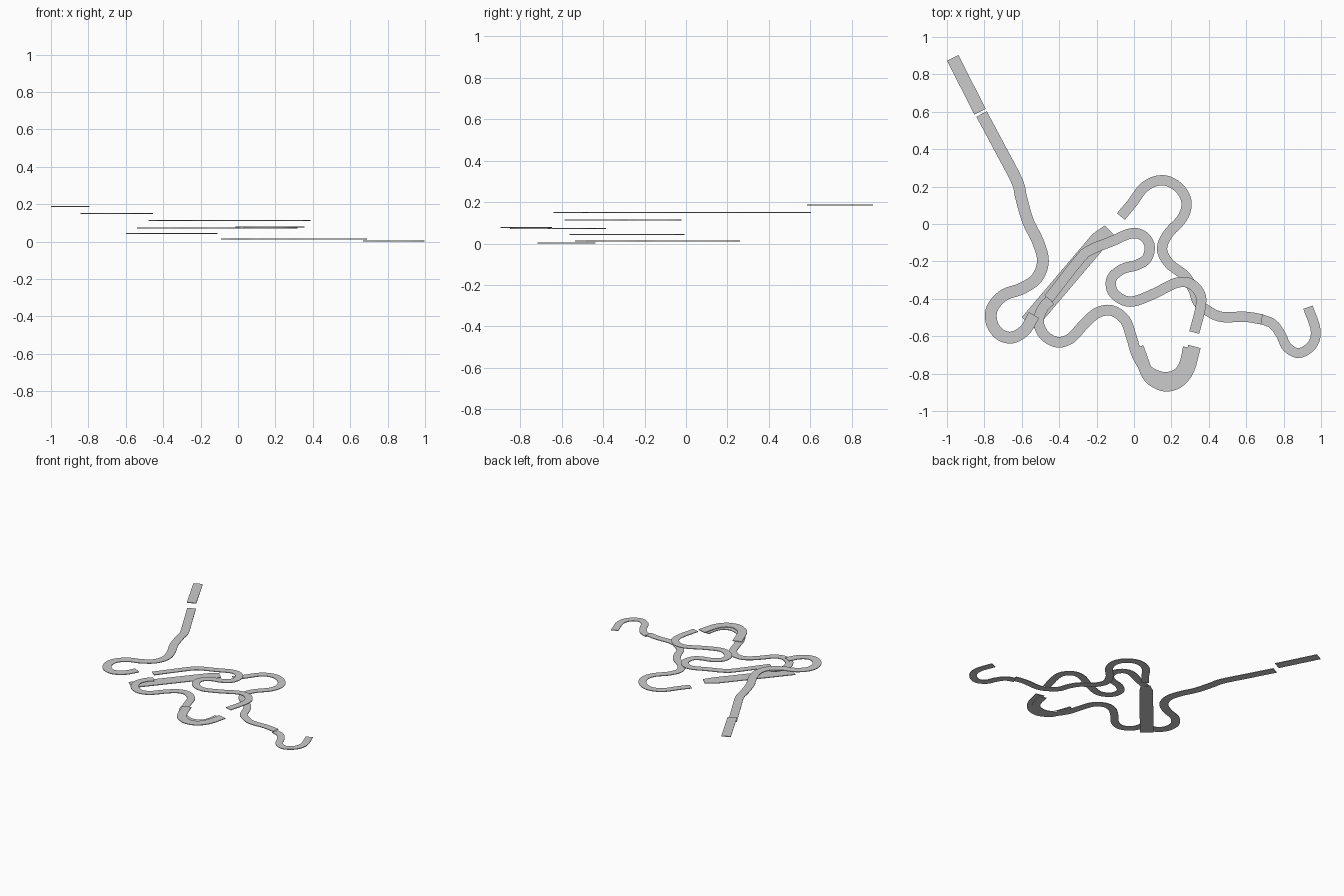
import bpy, bmesh
from mathutils import Vector

THICK = 0.005


def smooth_path(pts, steps=6):
    """Catmull-Rom samples through the points (last value is the width)."""
    p = [pts[0] * 2 - pts[1]] + pts + [pts[-1] * 2 - pts[-2]]
    out = []
    for i in range(1, len(p) - 2):
        a, b, c, d = p[i - 1:i + 3]
        for s in range(steps):
            t = s / steps
            out.append(0.5 * (2 * b + (c - a) * t + (2 * a - 5 * b + 4 * c - d) * t * t
                              + (3 * b - a - 3 * c + d) * t ** 3))
    return out + [pts[-1]]


def ribbon(name, z, width, flat, steps=6):
    """Thin flat slab following a centre line at height z."""
    pts = [Vector((x, y, width)) for x, y in zip(flat[::2], flat[1::2])]
    slab(name, z, smooth_path(pts, steps))


def slab(name, z, path):
    """Loft a rectangular section along (x, y, width) points."""
    bm = bmesh.new()
    rows = []
    for i, p in enumerate(path):
        d = (path[min(i + 1, len(path) - 1)] - path[max(i - 1, 0)]).xy.normalized()
        n = Vector((-d.y, d.x)) * p.z / 2
        rows.append([bm.verts.new((p.x + s * n.x, p.y + s * n.y, z + h))
                     for s, h in ((1, -THICK / 2), (-1, -THICK / 2), (-1, THICK / 2), (1, THICK / 2))])
    for a, b in zip(rows, rows[1:]):
        for k in range(4):
            m = (k + 1) % 4
            bm.faces.new((a[k], a[m], b[m], b[k]))
    bm.faces.new(rows[0])
    bm.faces.new(rows[-1][::-1])
    bmesh.ops.recalc_face_normals(bm, faces=bm.faces)
    me = bpy.data.meshes.new(name)
    bm.to_mesh(me)
    bm.free()
    bpy.context.collection.objects.link(bpy.data.objects.new(name, me))


# Top straight and the long bend below it
ribbon("top_straight", 0.187, 0.068, [-0.969, 0.888, -0.823, 0.60], 1)
ribbon("upper_bend", 0.15, 0.063, [
    -0.815, 0.588, -0.72, 0.41, -0.626, 0.23, -0.603, 0.14, -0.567, 0.016, -0.513, -0.096,
    -0.487, -0.198, -0.519, -0.289, -0.60, -0.345, -0.695, -0.38, -0.758, -0.45, -0.76, -0.53,
    -0.717, -0.590, -0.652, -0.607, -0.583, -0.567, -0.535, -0.487])

# Serpentine in the middle
ribbon("middle_serpentine", 0.113, 0.055, [
    -0.457, -0.40, -0.294, -0.192, -0.235, -0.14, -0.118, -0.092, -0.02, -0.051, 0.043, -0.06,
    0.083, -0.112, 0.07, -0.182, 0.016, -0.219, -0.06, -0.24, -0.118, -0.289, -0.116, -0.358,
    -0.06, -0.406, 0.005, -0.412, 0.112, -0.37, 0.225, -0.315, 0.30, -0.318, 0.353, -0.374,
    0.355, -0.45, 0.322, -0.58])

# Hairpin with the lower serpentine running under it
ribbon("hairpin", 0.078, 0.068, [
    0.018, -0.66, 0.072, -0.80, 0.12, -0.845, 0.176, -0.862, 0.24, -0.84, 0.29, -0.775, 0.323, -0.655])
ribbon("lower_serpentine", 0.073, 0.057, [
    -0.447, -0.407, -0.487, -0.45, -0.511, -0.52, -0.48, -0.594, -0.41, -0.632, -0.337, -0.61,
    -0.262, -0.53, -0.193, -0.473, -0.118, -0.463, -0.048, -0.513, -0.012, -0.61, 0.016, -0.70,
    0.064, -0.775, 0.12, -0.81, 0.18, -0.82, 0.24, -0.795, 0.273, -0.74, 0.29, -0.66])

# Wide straight with a narrowed tip
slab("wide_straight", 0.044, [Vector(v) for v in (
    (-0.563, -0.53, 0.097), (-0.185, -0.085, 0.097), (-0.133, -0.032, 0.068))])

# Lowest loops
ribbon("lower_loop", 0.0135, 0.055, [
    -0.07, 0.04, -0.01, 0.112, 0.048, 0.19, 0.112, 0.228, 0.182, 0.229, 0.251, 0.182, 0.281, 0.11,
    0.257, 0.03, 0.182, -0.053, 0.15, -0.134, 0.187, -0.21, 0.273, -0.278, 0.316, -0.348,
    0.342, -0.417, 0.396, -0.465, 0.47, -0.497, 0.594, -0.496, 0.684, -0.51])
ribbon("end_hook", 0.0025, 0.053, [
    0.679, -0.508, 0.743, -0.535, 0.786, -0.594, 0.818, -0.658, 0.882, -0.69, 0.952, -0.647,
    0.971, -0.567, 0.93, -0.445])
